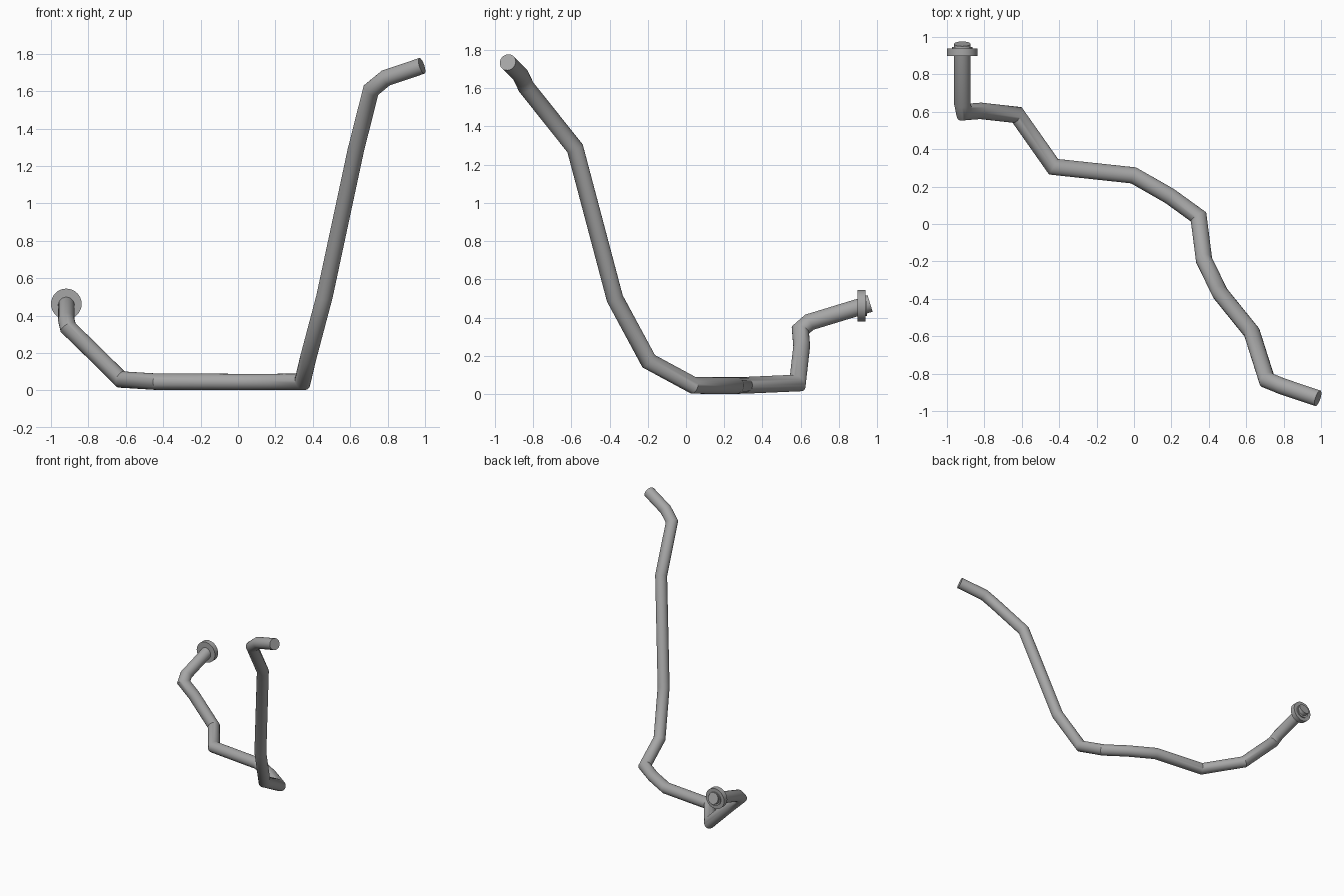
import bpy, bmesh, math
from mathutils import Vector

if "Cube" in bpy.data.objects:
    bpy.data.objects.remove(bpy.data.objects["Cube"])

RADIUS, SIDES = 0.044, 24

# Dark grey metal
metal = bpy.data.materials.new("dark_grey")
metal.diffuse_color = (0.38, 0.38, 0.38, 1)
metal.use_nodes = True
metal.node_tree.nodes["Principled BSDF"].inputs["Base Color"].default_value = metal.diffuse_color


def finish(obj):
    obj.data.materials.append(metal)
    bpy.ops.object.select_all(action='DESELECT')
    obj.select_set(True)
    bpy.context.view_layer.objects.active = obj
    bpy.ops.object.shade_smooth_by_angle(angle=math.radians(40))


def mitred_tube(name, points, radius):
    """Sweep a round section along a polyline with true mitred bends."""
    pts = [Vector(p) for p in points]
    dirs = [(b - a).normalized() for a, b in zip(pts, pts[1:])]
    side = dirs[0].cross(Vector((1, 0, 0))).normalized()
    up = dirs[0].cross(side)
    bm = bmesh.new()
    offsets = [(side * math.cos(t) + up * math.sin(t)) * radius
               for t in (2 * math.pi * i / SIDES for i in range(SIDES))]
    rings = [[bm.verts.new(pts[0] + o) for o in offsets]]
    for i in range(1, len(pts)):
        d = dirs[i - 1]
        n = (d + dirs[i]).normalized() if i < len(dirs) else d
        # slide each edge of the tube along its segment onto the mitre plane
        ring = []
        for v in rings[-1]:
            t = (pts[i] - v.co).dot(n) / d.dot(n)
            ring.append(bm.verts.new(v.co + d * t))
        rings.append(ring)
    for a, b in zip(rings, rings[1:]):
        for i in range(SIDES):
            j = (i + 1) % SIDES
            bm.faces.new((a[i], a[j], b[j], b[i]))
    bm.faces.new(rings[0][::-1])
    bm.faces.new(rings[-1])
    bmesh.ops.recalc_face_normals(bm, faces=bm.faces[:])
    me = bpy.data.meshes.new(name)
    bm.to_mesh(me)
    bm.free()
    obj = bpy.data.objects.new(name, me)
    bpy.context.collection.objects.link(obj)
    finish(obj)


def disc(name, radius, y0, y1):
    bpy.ops.mesh.primitive_cylinder_add(
        vertices=32, radius=radius, depth=y1 - y0,
        location=(-0.918, (y0 + y1) / 2, 0.462), rotation=(math.pi / 2, 0, 0))
    obj = bpy.context.object
    obj.name = name
    finish(obj)


# Bent pipe, from the flanged end to the raised open end
mitred_tube("bent_pipe", [
    (-0.918, 0.963, 0.473), (-0.918, 0.645, 0.376), (-0.908, 0.598, 0.335),
    (-0.82, 0.605, 0.25), (-0.625, 0.583, 0.058), (-0.43, 0.306, 0.046),
    (-0.003, 0.26, 0.045), (0.19, 0.15, 0.045), (0.345, 0.038, 0.046),
    (0.375, -0.195, 0.172), (0.462, -0.372, 0.5), (0.63, -0.58, 1.285),
    (0.711, -0.835, 1.605), (0.79, -0.867, 1.67), (0.983, -0.932, 1.735),
], RADIUS)

# Mounting flange and its small collar
disc("flange", 0.082, 0.897, 0.938)
disc("flange_collar", 0.054, 0.93, 0.947)
